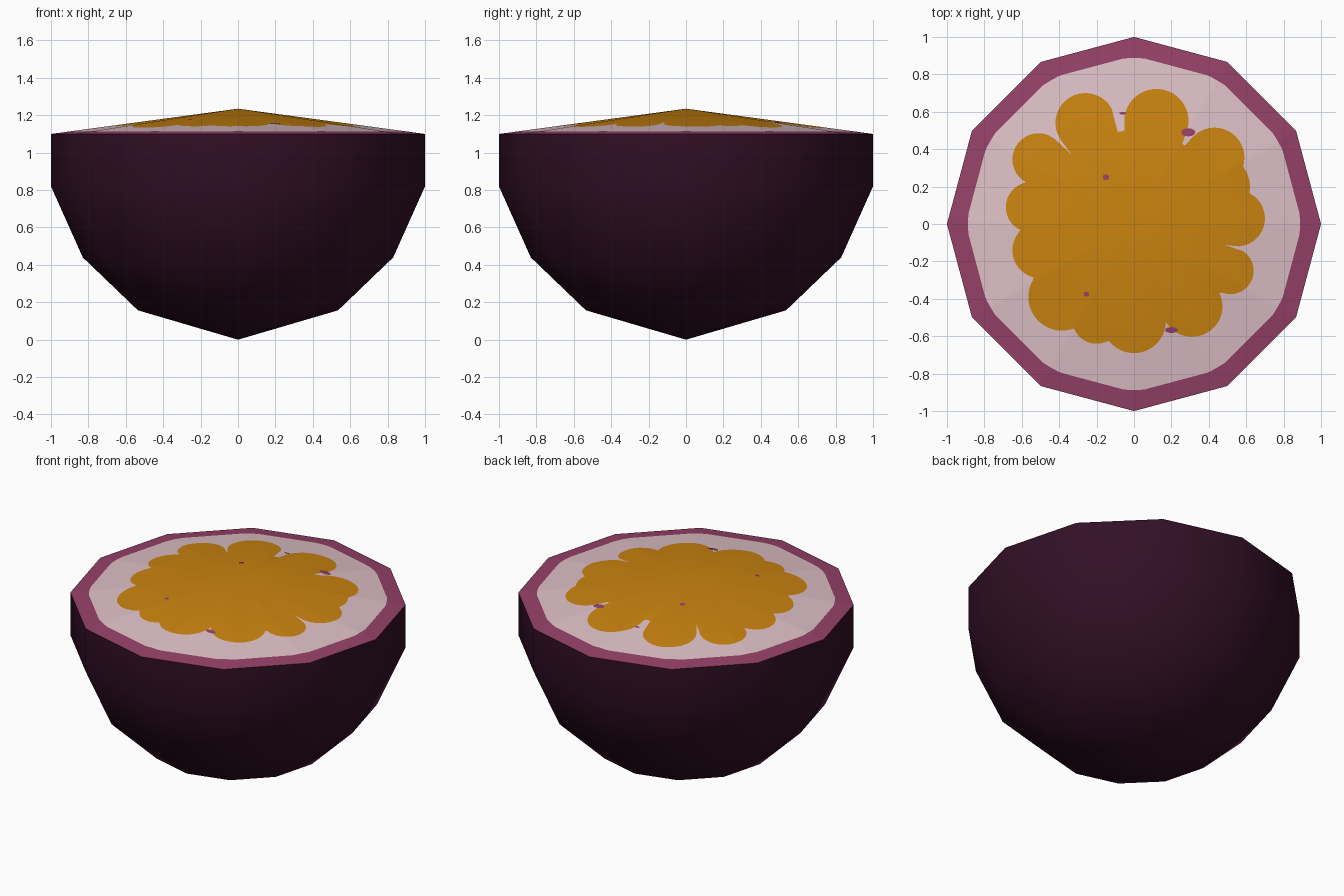
import bpy, bmesh, math
from math import sin, cos, pi

if "Cube" in bpy.data.objects:
    bpy.data.objects.remove(bpy.data.objects["Cube"])

SIDES, RIM_Z, TOP_Z, STEPS = 12, 1.10, 1.235, 360


def material(name, rgb):
    m = bpy.data.materials.new(name)
    m.diffuse_color = (*rgb, 1)
    m.use_nodes = True
    m.node_tree.nodes["Principled BSDF"].inputs["Base Color"].default_value = m.diffuse_color
    return m


purple = material("dark purple skin", (0.032, 0.005, 0.019))
pink = material("pink rind", (0.305, 0.053, 0.138))
cream = material("pale pith", (0.73, 0.53, 0.57))
yellow = material("golden pulp", (0.597, 0.231, 0.005))


def finish(bm, name, mats):
    me = bpy.data.meshes.new(name)
    bm.to_mesh(me)
    bm.free()
    ob = bpy.data.objects.new(name, me)
    bpy.context.collection.objects.link(ob)
    for m in mats:
        me.materials.append(m)
    bpy.ops.object.select_all(action='DESELECT')
    ob.select_set(True)
    bpy.context.view_layer.objects.active = ob
    bpy.ops.object.shade_smooth_by_angle(angle=math.radians(45))
    return ob


def edge_radius(a):
    """Distance from the axis to the twelve-sided outline."""
    half = pi / SIDES
    return cos(half) / cos(a % (2 * half) - half)


def on_cone(x, y, lift=0):
    t = math.hypot(x, y) / edge_radius(math.atan2(y, x))
    return (x, y, TOP_Z - (TOP_Z - RIM_Z) * t + lift)


def bridge(bm, low, high, index=0):
    n = len(low)
    for i in range(n):
        j = (i + 1) % n
        bm.faces.new((low[i], low[j], high[j], high[i])).material_index = index


def fan(bm, centre, ring, index=0, flip=False):
    for i in range(len(ring)):
        a, b = ring[i], ring[(i + 1) % len(ring)]
        bm.faces.new((centre, b, a) if flip else (centre, a, b)).material_index = index


# Outer skin: twelve-sided bowl
bm = bmesh.new()
rings = [[bm.verts.new((r * cos(2 * pi * i / SIDES), r * sin(2 * pi * i / SIDES), z))
          for i in range(SIDES)]
         for r, z in ((0.535, 0.157), (0.83, 0.44), (1, 0.82), (1, RIM_Z))]
fan(bm, bm.verts.new((0, 0, 0)), rings[0], flip=True)
for lo, hi in zip(rings, rings[1:]):
    bridge(bm, lo, hi)
finish(bm, "skin", [purple])

# Pulp lobes (x, y, radius) whose union makes the scalloped outline
LOBES = ((-.26, .54, .16), (.12, .55, .172), (.43, .355, .16), (.45, .2, .17),
         (.55, .03, .15), (.515, -.25, .125), (.31, -.44, .163), (0, -.52, .17),
         (-.2, -.51, .13), (-.385, -.39, .18), (-.5, -.14, .15),
         (-.55, .09, .135), (-.51, .345, .14))


def pulp_radius(a):
    best = 0.5
    for x, y, r in LOBES:
        along, across = x * cos(a) + y * sin(a), y * cos(a) - x * sin(a)
        if along > 0 and abs(across) < r:
            best = max(best, along + math.sqrt(r * r - across * across))
    return best


def pith_radius(a):
    return min(0.887, 0.9 * edge_radius(a))


# Cut face: shallow cone divided into pulp, pith and rind
bm = bmesh.new()
loops = [[bm.verts.new(on_cone(f(a) * cos(a), f(a) * sin(a)))
          for a in (2 * pi * i / STEPS for i in range(STEPS))]
         for f in (pulp_radius, pith_radius, edge_radius)]
fan(bm, bm.verts.new((0, 0, TOP_Z)), loops[0], 0)
bridge(bm, loops[1], loops[0], 1)
bridge(bm, loops[2], loops[1], 2)
bmesh.ops.recalc_face_normals(bm, faces=bm.faces)
if sum(f.normal.z for f in bm.faces) < 0:
    bmesh.ops.reverse_faces(bm, faces=bm.faces)
finish(bm, "cut_face", [yellow, cream, pink])

# Small pink gaps between the lobes (x, y, half width, half height)
bm = bmesh.new()
for x, y, w, h in ((-.15, .25, .017, .016), (-.255, -.375, .015, .013),
                   (.29, .49, .038, .022), (.2, -.567, .035, .016),
                   (-.06, .592, .018, .008)):
    ring = [bm.verts.new(on_cone(x + w * cos(k * pi / 6), y + h * sin(k * pi / 6), .003))
            for k in range(12)]
    fan(bm, bm.verts.new(on_cone(x, y, .003)), ring)
finish(bm, "pulp_gaps", [pink])
